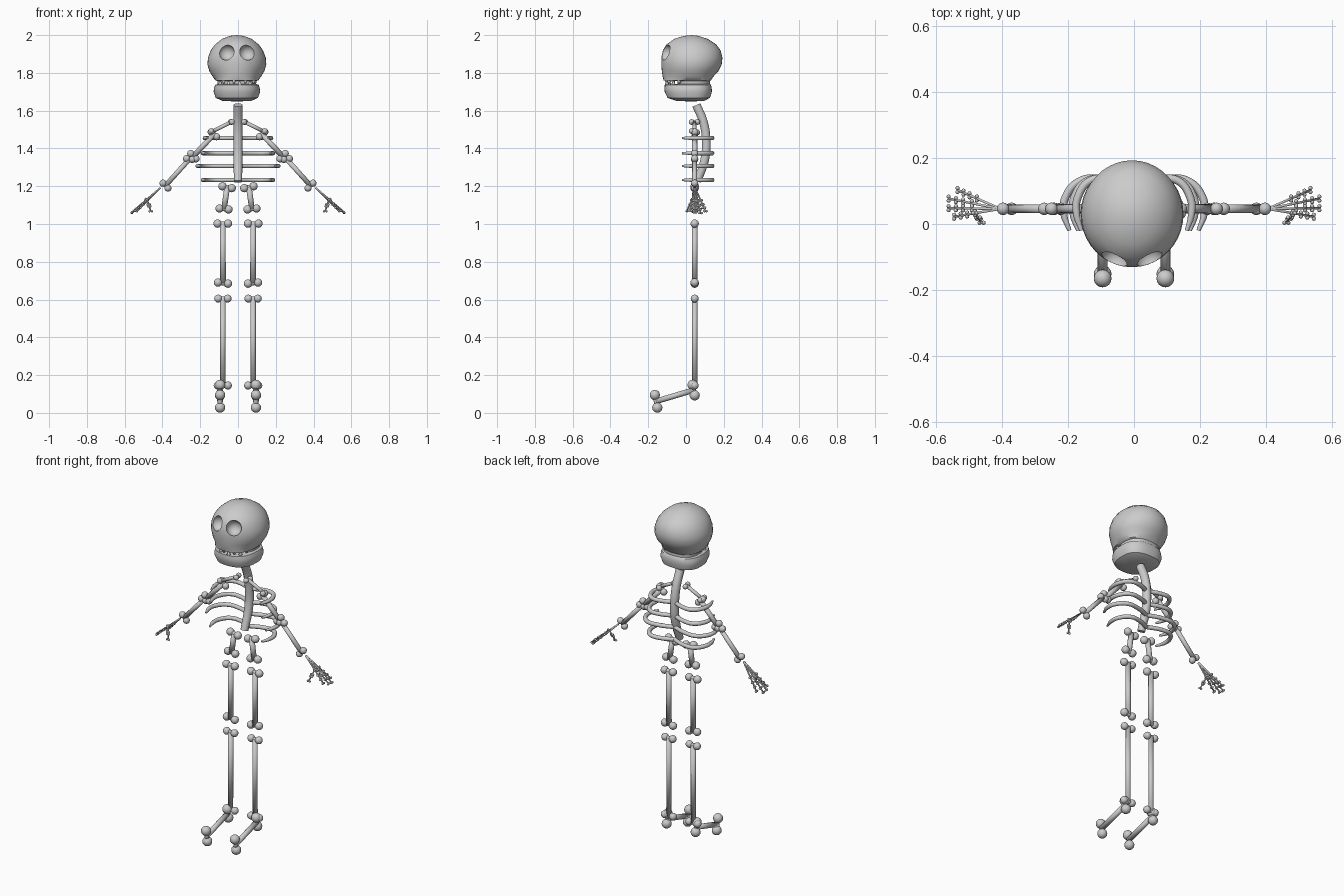
import bpy, bmesh
from math import cos, sin, pi, copysign
from mathutils import Vector, Matrix

if "Cube" in bpy.data.objects:
    bpy.data.objects.remove(bpy.data.objects["Cube"])


def finish(bm, name):
    me = bpy.data.meshes.new(name)
    bmesh.ops.recalc_face_normals(bm, faces=bm.faces)
    bm.to_mesh(me)
    bm.free()
    ob = bpy.data.objects.new(name, me)
    bpy.context.collection.objects.link(ob)
    for p in me.polygons:
        p.use_smooth = True
    return ob


def ball(bm, c, r, seg=16):
    bmesh.ops.create_uvsphere(bm, u_segments=seg, v_segments=seg // 2 + 2, radius=r,
                              matrix=Matrix.Translation(c))


def shaft(bm, a, b, r, seg=12):
    a, b = Vector(a), Vector(b)
    rot = (b - a).to_track_quat('Z', 'Y').to_matrix().to_4x4()
    bmesh.ops.create_cone(bm, cap_ends=True, segments=seg, radius1=r, radius2=r,
                          depth=(b - a).length, matrix=Matrix.Translation((a + b) / 2) @ rot)


def bone(name, top, low, r_ball, r_shaft, s):
    """Shaft with a pair of knobs at each end; s mirrors x."""
    bm = bmesh.new()
    ends = []
    for pair in (top, low):
        pair = [Vector((s * x, y, z)) for x, y, z in pair]
        for p in pair:
            ball(bm, p, r_ball)
        shaft(bm, pair[0], pair[1], r_shaft * .8)
        ends.append((pair[0] + pair[1]) / 2)
    shaft(bm, ends[0], ends[1], r_shaft)
    return finish(bm, name)


def tube(name, pts, r):
    """Bent round tube; points are (x, y, z, radius factor)."""
    cu = bpy.data.curves.new(name, 'CURVE')
    cu.dimensions = '3D'
    cu.bevel_depth, cu.bevel_resolution, cu.resolution_u = r, 3, 6
    cu.use_fill_caps = True
    sp = cu.splines.new('BEZIER')
    sp.bezier_points.add(len(pts) - 1)
    for bp, (x, y, z, f) in zip(sp.bezier_points, pts):
        bp.co, bp.radius = (x, y, z), f
        bp.handle_left_type = bp.handle_right_type = 'AUTO'
    ob = bpy.data.objects.new(name, cu)
    bpy.context.collection.objects.link(ob)
    return ob


# skull: lofted rings of (z, half width, front y, back y), with a mouth slit
HX, HY = -.006, .03
rings = [(1.651, .075, -.05, .095), (1.668, .112, -.098, .127), (1.70, .123, -.113, .137),
         (1.72, .121, -.114, .136), (1.737, .115, -.112, .132), (1.741, .102, -.045, .128),
         (1.757, .104, -.045, .128), (1.761, .114, -.118, .132), (1.78, .128, -.124, .145),
         (1.81, .146, -.128, .172), (1.845, .156, -.131, .189), (1.88, .153, -.131, .193),
         (1.92, .138, -.122, .183), (1.95, .116, -.104, .160), (1.98, .079, -.062, .115),
         (1.996, .036, -.01, .066)]
bm = bmesh.new()
N = 40
loops = []
for z, hw, yf, yb in rings:
    e = .8 if z < 1.77 else 1.0
    loop = []
    for i in range(N):
        a = 2 * pi * i / N
        c, s = cos(a), sin(a)
        depth = (yb - HY) if s > 0 else (HY - yf)
        loop.append(bm.verts.new((HX + hw * copysign(abs(c) ** e, c),
                                  HY + depth * copysign(abs(s) ** e, s), z)))
    loops.append(loop)
for lo, hi in zip(loops, loops[1:]):
    for i in range(N):
        j = (i + 1) % N
        bm.faces.new((lo[i], lo[j], hi[j], hi[i]))
for loop, z in ((loops[0], 1.649), (loops[-1], 2.0)):
    pole = bm.verts.new((HX, HY, z))
    for i in range(N):
        bm.faces.new((loop[i], loop[(i + 1) % N], pole))
skull = finish(bm, "skull")

# eye sockets
for s in (-1, 1):
    bm = bmesh.new()
    bmesh.ops.create_uvsphere(bm, u_segments=24, v_segments=14, radius=.042)
    cutter = finish(bm, "socket_cutter")
    cutter.location = (HX + s * .054, -.108, 1.908)
    cutter.hide_render = True
    cutter.hide_set(True)
    mod = skull.modifiers.new("socket", 'BOOLEAN')
    mod.operation, mod.object, mod.solver = 'DIFFERENCE', cutter, 'EXACT'
bpy.context.view_layer.objects.active = skull
skull.select_set(True)
for mod in list(skull.modifiers):
    bpy.ops.object.modifier_apply(modifier=mod.name)
bpy.ops.object.shade_smooth_by_angle(angle=.7)
for ob in [o for o in bpy.data.objects if o.name.startswith("socket_cutter")]:
    bpy.data.objects.remove(ob)

# teeth along the front of the lower and upper jaw
bm = bmesh.new()
for i in range(8):
    a = pi * (1.5 + (i - 3.5) * .095)
    x, y = HX + .102 * cos(a), HY + .132 * sin(a)
    up = i % 2
    bmesh.ops.create_cone(bm, cap_ends=True, segments=6, radius1=.013, radius2=.005, depth=.022,
                          matrix=Matrix.Translation((x, y, 1.754 if up else 1.744)) @
                          Matrix.Rotation(pi if up else 0, 4, 'X'))
finish(bm, "teeth")

# spine
tube("spine", [(0, .055, 1.63, 1), (0, .092, 1.54, 1), (0, .107, 1.44, 1),
               (0, .099, 1.34, 1), (0, .06, 1.225, .9)], .024)

# ribs
rib = [(0, .105, 1), (.08, .133, 1), (.15, .132, 1), (.195, .08, 1), (.199, .03, .9), (.183, -.02, .5)]
for n, (z, w) in enumerate(((1.455, .168), (1.375, .178), (1.307, .205), (1.233, .178))):
    for s in (-1, 1):
        tube(f"rib_{n + 1}", [(s * x * w / .192, y, z, f) for x, y, f in rib], .012)

Y = .046
for s in (-1, 1):
    # arm
    bone("collar_bone", [(.032, .03, 1.54), (.038, .06, 1.54)],
         [(.142, .03, 1.492), (.135, .06, 1.485)], .015, .010, s)
    bone("upper_arm", [(.142, Y, 1.487), (.113, Y, 1.462)],
         [(.25, Y, 1.373), (.222, Y, 1.345)], .019, .014, s)
    bone("forearm", [(.272, Y, 1.346), (.242, Y, 1.342)],
         [(.397, Y, 1.216), (.371, Y, 1.19)], .019, .013, s)

    # hand: four fanned fingers and a thumb, all beaded at the joints
    bm = bmesh.new()
    wrist = Vector((s * .405, Y, 1.197))
    fingers = [((.535, .103, 1.068), wrist), ((.562, .077, 1.058), wrist),
               ((.562, .048, 1.062), wrist), ((.545, .022, 1.07), wrist)]
    for tip, root in fingers:
        tip = Vector((s * tip[0], tip[1], tip[2]))
        shaft(bm, root.lerp(tip, .05), tip, .0042, 6)
        for t in (.55, .72, .86, 1):
            for dy in (-.006, .006):
                ball(bm, root.lerp(tip, t) + Vector((0, dy, 0)), .0065, 8)
    a, b = Vector((s * .482, .033, 1.133)), Vector((s * .462, .004, 1.068))
    shaft(bm, a, b, .0042, 6)
    for t in (0, .45, .6, 1):
        for dx in (-.006, .006):
            ball(bm, a.lerp(b, t) + Vector((dx, 0, 0)), .0065, 8)
    finish(bm, "hand")

    # hip and leg
    bone("hip_bone", [(.082, Y, 1.2), (.033, Y, 1.19)], [(.098, Y, 1.082), (.05, Y, 1.077)], .022, .015, s)
    bone("thigh_bone", [(.108, Y, 1.002), (.053, Y, 1.002)],
         [(.106, Y, .69), (.053, Y, .684)], .022, .015, s)
    bone("shin_bone", [(.105, Y, .605), (.055, Y, .605)],
         [(.108, Y, .145), (.053, Y, .145)], .021, .014, s)

    # foot
    bone("foot", [(.095, .035, .148), (.095, .046, .093)],
         [(.095, -.165, .095), (.095, -.152, .028)], .027, .015, s)
